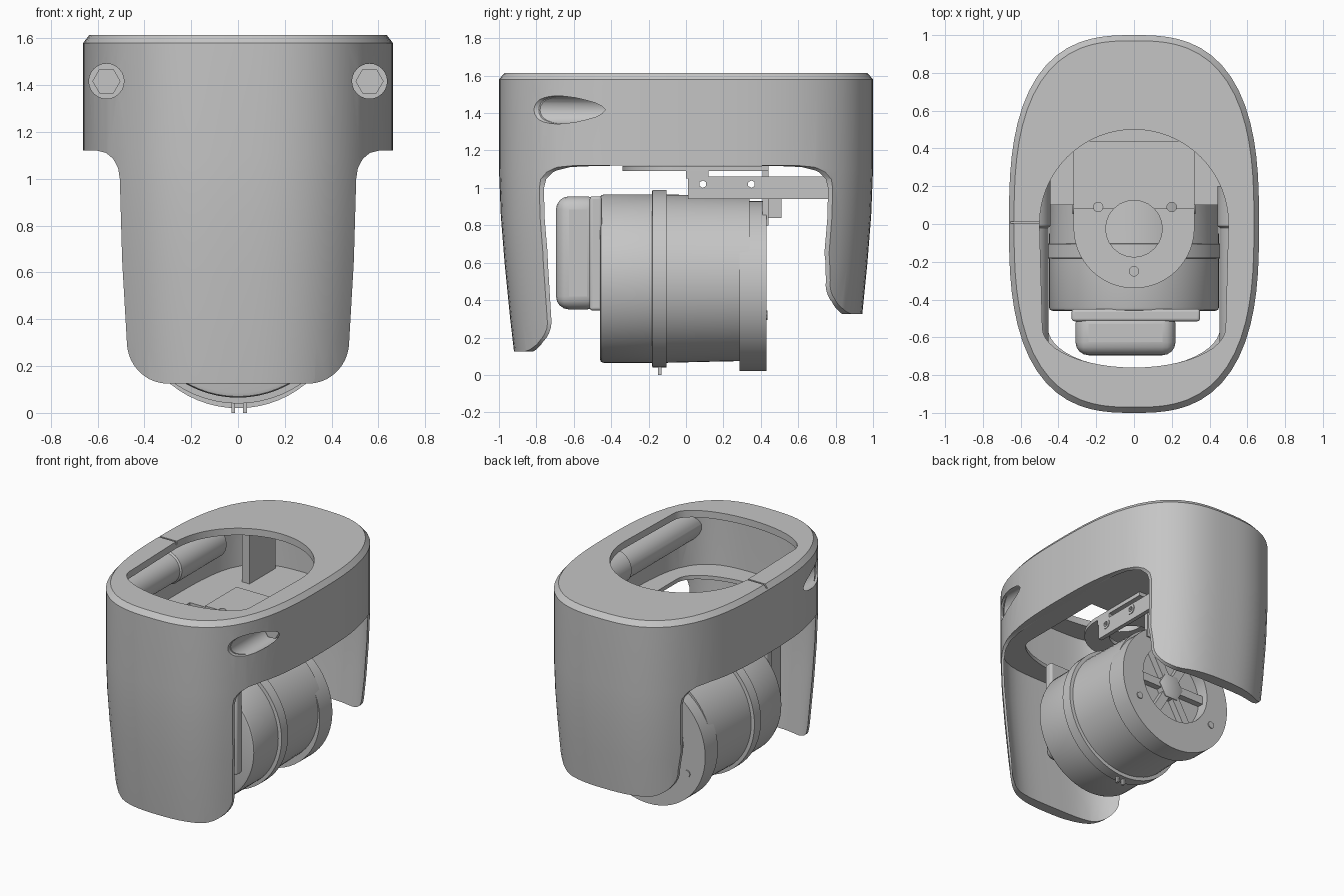
import bpy, bmesh
from math import sin, cos, pi, radians
from mathutils import Matrix

if "Cube" in bpy.data.objects:
    bpy.data.objects.remove(bpy.data.objects["Cube"], do_unlink=True)

grey = bpy.data.materials.new("mid_grey")
grey.use_nodes = True
COLOUR = (0.56, 0.56, 0.56, 1)
grey.diffuse_color = COLOUR
grey.node_tree.nodes["Principled BSDF"].inputs["Base Color"].default_value = COLOUR


def finish(name, bm):
    bmesh.ops.recalc_face_normals(bm, faces=bm.faces)
    mesh = bpy.data.meshes.new(name)
    bm.to_mesh(mesh)
    bm.free()
    mesh.materials.append(grey)
    ob = bpy.data.objects.new(name, mesh)
    bpy.context.collection.objects.link(ob)
    return ob


def loft(name, rings):
    """Skin a stack of closed rings and cap both ends."""
    bm = bmesh.new()
    loops = [[bm.verts.new(p) for p in ring] for ring in rings]
    n = len(loops[0])
    for a, b in zip(loops, loops[1:]):
        for i in range(n):
            bm.faces.new((a[i], a[(i + 1) % n], b[(i + 1) % n], b[i]))
    bm.faces.new(loops[0])
    bm.faces.new(loops[-1])
    return finish(name, bm)


def box(name, x, y, z, bevel=0):
    ob = loft(name, [[(x[0], y[0], h), (x[1], y[0], h), (x[1], y[1], h), (x[0], y[1], h)] for h in z])
    if bevel:
        mod = ob.modifiers.new("round", "BEVEL")
        mod.width, mod.segments = bevel, 4
    return ob


def lathe(name, profile, x=0, z=0, n=64):
    """Revolve (radius, y) pairs about an axis along y."""
    return loft(name, [[(x + r * cos(2 * pi * i / n), y, z + r * sin(2 * pi * i / n))
                        for i in range(n)] for r, y in profile])


def prism_z(name, pts, z0, z1):
    return loft(name, [[(x, y, z) for x, y in pts] for z in (z0, z1)])


def prism_y(name, pts, y0, y1):
    return loft(name, [[(x, y, z) for x, z in pts] for y in (y0, y1)])


def boolean(ob, cutter, op="DIFFERENCE", keep=False):
    mod = ob.modifiers.new("cut", "BOOLEAN")
    mod.operation, mod.solver, mod.object = op, "EXACT", cutter
    bpy.context.view_layer.objects.active = ob
    bpy.ops.object.modifier_apply(modifier=mod.name)
    if not keep:
        bpy.data.objects.remove(cutter, do_unlink=True)


def oval(rx, ry, power, z, s=1, n=72):
    pts = []
    for i in range(n):
        c, d = cos(2 * pi * i / n), sin(2 * pi * i / n)
        r = (abs(c) ** power + abs(d) ** power) ** (-1 / power)
        pts.append((rx * s * r * c, ry * s * r * d, z))
    return pts


def arc(cx, cy, rx, ry, a0, a1, n=16):
    return [(cx + rx * cos(radians(a0 + (a1 - a0) * i / n)),
             cy + ry * sin(radians(a0 + (a1 - a0) * i / n))) for i in range(n + 1)]


def circle(x, y, r, n=24):
    return arc(x, y, r, r, 0, 360, n)[:-1]


# Outer shell: tapered oval, hollowed from below
taper = [(0, .905), (.3, .94), (.6, .97), (.85, .99), (1.1, 1)]
outer = [oval(.662, 1, 2.75, z, s) for z, s in taper + [(1.58, 1)]]
outer.append(oval(.635, .97, 2.75, 1.615))
shell = loft("shell", outer)
inner = [oval(.6, .912, 4, z, s) for z, s in [(-.1, .9)] + taper[1:] + [(1.565, 1)]]
boolean(shell, loft("cavity", inner))

# Top opening: round at the back, straight sides, shallow arc at the front
opening = arc(0, 0, .5, .5, 0, 180, 32) + arc(0, -.55, .485, .21, 180, 360, 24)
boolean(shell, prism_z("opening", opening, 1.4, 1.8))
boolean(shell, box("seam", (-.7, -.48), (.002, .014), (1.59, 1.8)))


def panel_cutter(bottom, y0, y1):
    """Region to remove around one hanging panel."""
    half = [(.6, 1.12)] + [(.6 - .095 * sin(a * pi / 8), 1.0 + .12 * cos(a * pi / 8)) for a in range(1, 5)]
    half += [(.495, .65)] + arc(.3, bottom + .18, .175, .18, 0, -90, 10)
    pts = [(1.2, 1.12)] + half + [(-x, z) for x, z in reversed(half)]
    pts += [(-1.2, 1.12), (-1.2, -.3), (1.2, -.3)]
    return prism_y("panel_cutter", pts, y0, y1)


boolean(shell, panel_cutter(.125, -1.3, .01))
boolean(shell, panel_cutter(.325, -.01, 1.3))

# Screw tubes along both sides, with open bores through the shell
limit = loft("limit", [oval(.645, .98, 2.75, z) for z in (1.2, 1.57)])
for side, label, end in ((1, "left", .2), (-1, "right", .5)):
    x = .562 * side
    tube = lathe(label + "_screw_tube", [(.11, -.9), (.11, -.02), (.12, -.01), (.12, end)], x, 1.42, 32)
    boolean(tube, limit, "INTERSECT", keep=True)
    for part in (shell, tube):
        boolean(part, lathe("bore", [(.075, -1.2), (.075, -.36)], x, 1.417, 24))
    boolean(tube, lathe("rear_bore", [(.08, -.25), (.08, end + .1)], x, 1.42, 24))
    lathe(label + "_hex_screw", [(.06, -.42), (.06, -.35)], x, 1.417, 6)
    # Upright wall of the rear compartment
    box(label + "_compartment_wall", sorted((.3 * side, .36 * side)), (.56, .86), (1.13, 1.58))
bpy.data.objects.remove(limit, do_unlink=True)

# Floor closing the underside of the band, open over the front half
ledge = prism_z("floor_ledge", [p[:2] for p in oval(.606, .915, 4, 0)], 1.122, 1.15)
ledge_opening = [(.455, .1), (-.455, .1)] + arc(0, -.55, .455, .215, 180, 360, 24)
boolean(ledge, prism_z("ledge_opening", ledge_opening, 1, 1.3))

# Mounting bracket: rounded plate, bent tab, side rails
plate = prism_z("bracket_plate", arc(0, -.02, .32, .32, 180, 360, 32) + [(.32, .44), (-.32, .44)], 1.09, 1.118)
rear_plate = box("bracket_rear_plate", (-.32, .32), (.08, .44), (1.14, 1.17))
for x, y, r in ((0, -.025, .15), (-.19, .09, .025), (.2, .09, .025), (0, -.25, .025)):
    for part in (plate, ledge, rear_plate):
        boolean(part, prism_z("hole", circle(x, y, r), 1, 1.2))
box("bracket_tab", (-.25, .25), (.41, .44), (.8, 1.1))
box("tab_block", (-.1, .1), (.43, .51), (.84, .95))
for side, label in ((1, "left"), (-1, "right")):
    rail = box(label + "_rail", sorted((.29 * side, .32 * side)), (.01, .77), (.94, 1.06))
    box(label + "_rail_lug", sorted((.29 * side, .32 * side)), (0, .12), (1.05, 1.1))
    for y in (.09, .35):
        place = Matrix.Translation((.305 * side, y, 1.02)) @ Matrix.Rotation(pi / 2, 4, "Y")
        screw = prism_z(label + "_rail_screw", circle(0, 0, .036, 12), -.02, .02)
        screw.data.transform(place)
        for part in (rail, screw):
            hole = prism_z("hole", circle(0, 0, .02, 6), -.1, .1)
            hole.data.transform(place)
            boolean(part, hole)

# Motor body with raised band
lathe("motor_body", [(.43, -.46), (.445, -.455), (.45, -.44), (.45, -.182), (.475, -.18), (.475, -.105),
                     (.45, -.103), (.445, .1), (.44, .34)], 0, .515)
for x in (-.02, .03):
    box("band_pin", (x - .008, x + .008), (-.15, -.13), (0, .06))

# Rear flange with recessed spoked hub
flange = lathe("motor_flange", [(.455, .285), (.455, .43)], 0, .475)
boolean(flange, lathe("recess", [(.28, .2), (.28, .6)], 0, .52))
lathe("hub", [(.1, .33), (.1, .39), (.07, .4)], 0, .52, 6)
for k in range(6):
    spoke = box("hub_spoke", (.06, .285), (.33, .385), (-.03, .03))
    spoke.data.transform(Matrix.Translation((0, 0, .52)) @ Matrix.Rotation(k * pi / 3, 4, "Y"))
for k in range(3):
    a = 2 * pi * k / 3 + pi / 2
    lathe("flange_screw", [(.025, .42), (.025, .437)], .36 * cos(a), .5 + .36 * sin(a), 8)

# Front connector block
box("connector_base", (-.33, .35), (-.515, -.45), (.345, .955), .015)
box("connector_body", (-.31, .22), (-.695, -.46), (.35, .955), .07)

# Smooth shading with crisp edges
bpy.ops.object.select_all(action="DESELECT")
for ob in bpy.context.scene.objects:
    if ob.type == "MESH":
        ob.select_set(True)
        bpy.context.view_layer.objects.active = ob
bpy.ops.object.shade_smooth_by_angle(angle=radians(32))
